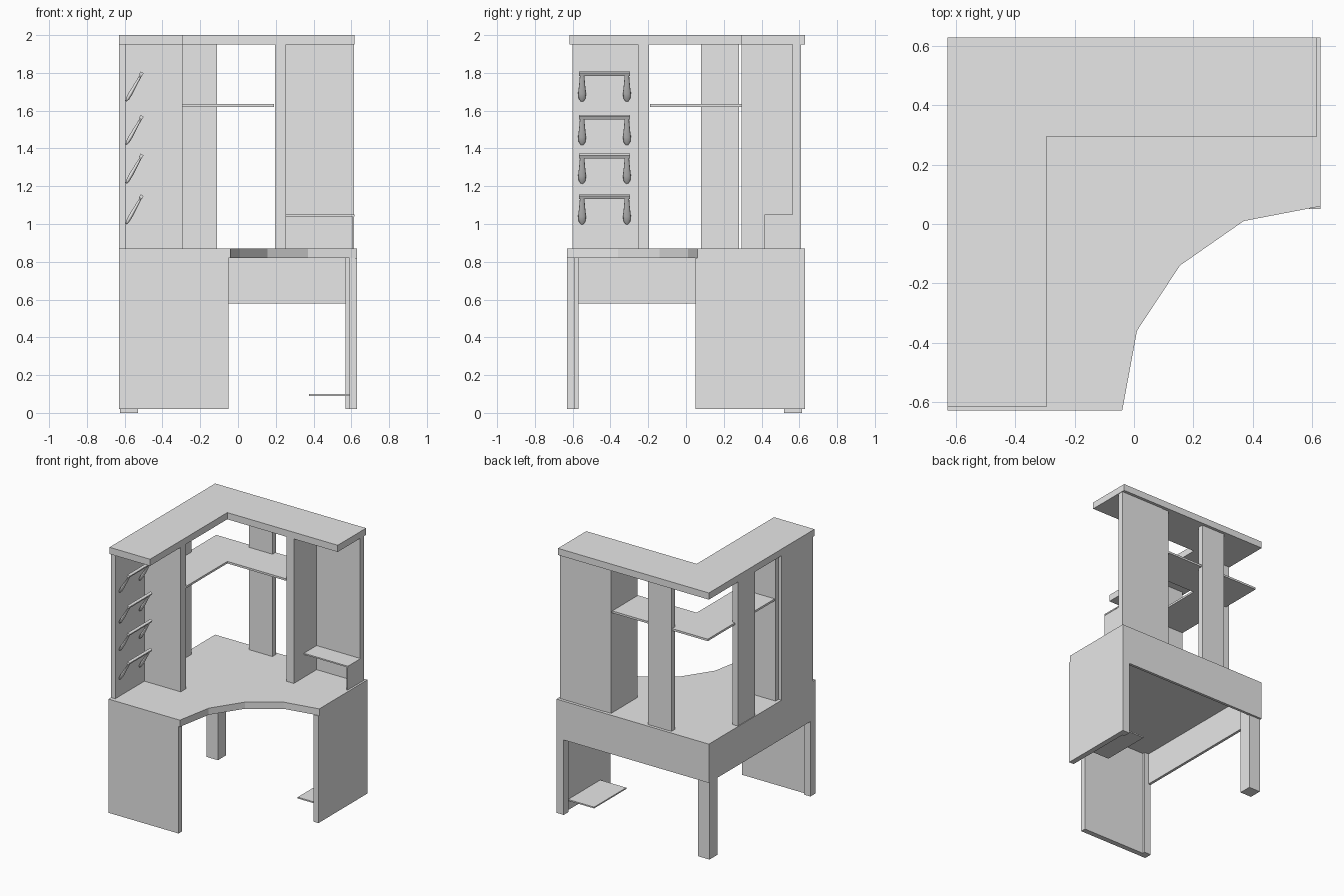
import bpy, bmesh, math
from mathutils import Matrix, Vector

cube = bpy.data.objects.get("Cube")
if cube:
    bpy.data.objects.remove(cube, do_unlink=True)

mat = bpy.data.materials.new("plain grey")
mat.use_nodes = True
grey = (0.8, 0.8, 0.8, 1)
mat.diffuse_color = grey
mat.node_tree.nodes["Principled BSDF"].inputs["Base Color"].default_value = grey


def add_object(name, bm):
    bmesh.ops.recalc_face_normals(bm, faces=bm.faces)
    mesh = bpy.data.meshes.new(name)
    bm.to_mesh(mesh)
    bm.free()
    mesh.materials.append(mat)
    obj = bpy.data.objects.new(name, mesh)
    bpy.context.collection.objects.link(obj)
    return obj


def slab(name, outline, z0, z1):
    """Extrude a flat outline from z0 up to z1."""
    bm = bmesh.new()
    face = bm.faces.new([bm.verts.new((x, y, z0)) for x, y in outline])
    top = bmesh.ops.extrude_face_region(bm, geom=[face])["geom"]
    moved = [v for v in top if isinstance(v, bmesh.types.BMVert)]
    bmesh.ops.translate(bm, verts=moved, vec=(0, 0, z1 - z0))
    return add_object(name, bm)


def box(name, x0, x1, y0, y1, z0, z1):
    return slab(name, [(x0, y0), (x1, y0), (x1, y1), (x0, y1)], z0, z1)


def wing_pair(name, x0, x1, y0, y1, z0, z1):
    """A box on the back wing and its twin across the corner diagonal."""
    box("back_" + name, x0, x1, y0, y1, z0, z1)
    box("side_" + name, -y1, -y0, -x1, -x0, z0, z1)


def corner_slab(name, outer, inner, end, z0, z1):
    """An L-shaped board around the back corner."""
    slab(name, [(-outer, -end), (-inner, -end), (-inner, inner),
                (end, inner), (end, outer), (-outer, outer)], z0, z1)


# Desk: top with a faceted cut-out, aprons, end panels, corner leg
E = 0.63
DESK = 0.87
slab("desk_top", [(-E, -E), (-0.04, -E), (0.01, -0.36), (0.155, -0.14),
                  (0.37, 0.01), (E, 0.06), (E, E), (-E, E)], 0.82, DESK)
wing_pair("apron", -E, 0.59, 0.61, E, 0.58, 0.82)
wing_pair("end_panel", 0.59, E, 0.05, E, 0.02, 0.82)
wing_pair("end_post", 0.57, 0.59, 0.575, E, 0.02, 0.82)
box("corner_leg", -0.625, -0.53, 0.52, 0.615, 0, 0.82)
box("foot_shelf", 0.375, 0.59, 0.17, 0.55, 0.09, 0.1)

# Hutch: walls, dividers, slats, shelves and top
TOP = 1.95
box("back_wall", 0.25, 0.615, 0.565, 0.608, DESK, TOP)
box("side_wall", -E, -0.595, -0.6, -0.23, DESK, TOP)
wing_pair("divider", 0.195, 0.255, 0.295, 0.605, DESK, TOP)
box("back_slat", -0.305, -0.11, 0.565, 0.608, DESK, TOP)
box("side_slat", -0.625, -0.58, 0.08, 0.28, DESK, TOP)
corner_slab("middle_shelf", 0.6, 0.295, 0.19, 1.62, 1.635)
corner_slab("hutch_top", E, 0.295, 0.618, TOP, 2.0)

# Small raised shelf beside the divider
box("small_shelf", 0.255, 0.618, 0.415, 0.565, 1.04, 1.05)
box("small_shelf_support", 0.605, 0.615, 0.415, 0.565, DESK, 1.04)


# Wall hooks: two leaf-shaped arms joined by a thin rail
def hook_arm(name, y, z):
    rings = [(0, 0.008), (0.1, 0.018), (0.3, 0.021), (0.6, 0.016), (1, 0.011)]
    start, end = Vector((-0.592, y, z)), Vector((-0.51, y, z + 0.145))
    axis = end - start
    thin = axis.normalized().cross(Vector((0, 1, 0)))
    bm = bmesh.new()
    loops = []
    for t, r in rings:
        loop = []
        for i in range(12):
            a = math.tau * i / 12
            offset = Vector((0, r * math.cos(a), 0)) + thin * (0.5 * r * math.sin(a))
            loop.append(bm.verts.new(start + axis * t + offset))
        loops.append(loop)
    for low, high in zip(loops, loops[1:]):
        for i in range(12):
            j = (i + 1) % 12
            bm.faces.new((low[i], low[j], high[j], high[i]))
    bm.faces.new(loops[0])
    bm.faces.new(loops[-1])
    arm = add_object(name, bm)
    for poly in arm.data.polygons:
        poly.use_smooth = len(poly.vertices) == 4


for n, z in enumerate((1.0, 1.215, 1.42, 1.65), 1):
    hook_arm(f"hook_{n}_front_arm", -0.55, z)
    hook_arm(f"hook_{n}_rear_arm", -0.313, z)
    rail = box(f"hook_{n}_rail", -0.009, 0.009, -0.567, -0.297, -0.009, 0.009)
    rail.data.transform(Matrix.Translation((-0.512, 0, z + 0.145))
                        @ Matrix.Rotation(math.radians(30), 4, "Y"))
